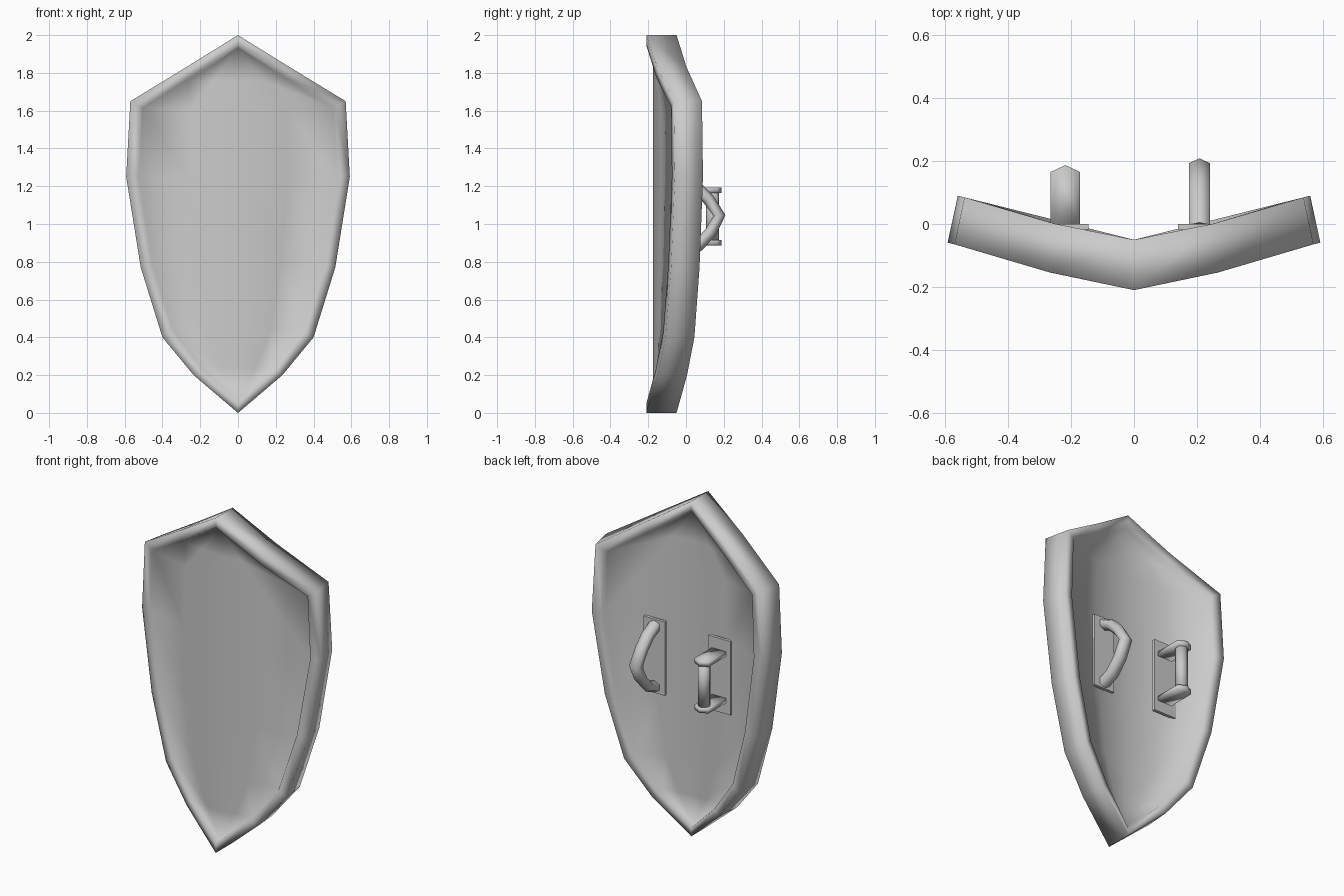
import bpy, bmesh, math
from mathutils import Vector

if "Cube" in bpy.data.objects:
    bpy.data.objects.remove(bpy.data.objects["Cube"])

# half outlines (x, z) from top tip to bottom tip
OUTER = [(0, 2), (.27, 1.833), (.57, 1.65), (.592, 1.25), (.515, .77), (.40, .40), (.235, .20), (0, 0)]
INNER = [(0, 1.945), (.265, 1.768), (.515, 1.62), (.53, 1.25), (.455, .78), (.35, .43), (.195, .23), (0, .05)]
EDGE = [(x * .985, 1 + (z - 1) * .988) for x, z in INNER]
N = len(OUTER)


def finish(bm, name, angle):
    bmesh.ops.recalc_face_normals(bm, faces=bm.faces[:])
    me = bpy.data.meshes.new(name)
    bm.to_mesh(me)
    bm.free()
    ob = bpy.data.objects.new(name, me)
    bpy.context.collection.objects.link(ob)
    bpy.ops.object.select_all(action='DESELECT')
    ob.select_set(True)
    bpy.context.view_layer.objects.active = ob
    bpy.ops.object.shade_smooth_by_angle(angle=math.radians(angle))
    return ob


def lerp(table, x):
    for (x0, y0), (x1, y1) in zip(table, table[1:]):
        if x <= x1 or (x1, y1) == table[-1]:
            return y0 + (y1 - y0) * (x - x0) / (x1 - x0)


def dip(z):
    # slight forward sag in the middle of each top edge
    return -.012 if 1.7 < z < 1.9 else 0


def rim_front(x, z):
    return -.21 + .255 * abs(x) + dip(z)


def rim_back(x, z):
    return -.05 + .25 * abs(x) + dip(z)


def panel_front(x, z):
    return lerp([(0, -.175), (.25, -.135), (.52, -.065)], abs(x))


def panel_back(x, z):
    return lerp([(0, -.075), (.25, -.025), (.49, .06)], abs(x))


def ring(bm, half, sx, fy):
    pts = half + [(-x, z) for x, z in half[-2:0:-1]]
    return [bm.verts.new((x * sx, fy(x * sx, z), z)) for x, z in pts]


def bridge(bm, a, b):
    n = len(a)
    for i in range(n):
        j = (i + 1) % n
        bm.faces.new((a[i], a[j], b[j], b[i]))


def panel(bm, edge, sx, fy):
    # rows across the shield between left and right edge vertices
    rows = [[edge[0]] * 5]
    for i in range(1, N - 1):
        x, z = EDGE[i][0] * sx, EDGE[i][1]
        mid = [bm.verts.new((x * f, fy(x * f, z), z)) for f in (-.5, 0, .5)]
        rows.append([edge[2 * N - 2 - i]] + mid + [edge[i]])
    rows.append([edge[N - 1]] * 5)
    for r, s in zip(rows, rows[1:]):
        for k in range(4):
            bm.faces.new(list(dict.fromkeys((r[k], r[k + 1], s[k + 1], s[k]))))


# bent shield: raised rim and recessed panel on both sides
bm = bmesh.new()
front_out = ring(bm, OUTER, 1, rim_front)
front_in = ring(bm, INNER, 1, rim_front)
front_edge = ring(bm, EDGE, 1, lambda x, z: max(panel_front(x, z), rim_front(x, z) + .015))
back_out = ring(bm, OUTER, .945, rim_back)
back_in = ring(bm, INNER, .945, rim_back)
back_edge = ring(bm, EDGE, .945, lambda x, z: min(panel_back(x, z), rim_back(x, z) - .015))
for a, b in ((front_edge, front_in), (front_in, front_out), (front_out, back_out),
             (back_out, back_in), (back_in, back_edge)):
    bridge(bm, a, b)
panel(bm, front_edge, 1, panel_front)
panel(bm, back_edge, .945, panel_back)
finish(bm, "shield_body", 180)


def box(name, x0, x1, y0, y1, z0, z1):
    bm = bmesh.new()
    bmesh.ops.create_cube(bm, size=1)
    for v in bm.verts:
        v.co = ((x0 + x1) / 2 + v.co.x * (x1 - x0), (y0 + y1) / 2 + v.co.y * (y1 - y0),
                (z0 + z1) / 2 + v.co.z * (z1 - z0))
    return finish(bm, name, 30)


# mounting plates
box("strap_plate", .14, .28, -.018, 0, .82, 1.26)
box("grip_plate", -.295, -.145, -.018, 0, .82, 1.26)

# curved arm strap: flattened hexagon swept along an arc
path = [Vector(p) for p in ((-.01, 1.225), (.065, 1.185), (.12, 1.13), (.177, 1.045),
                            (.13, .955), (.065, .885), (-.01, .855))]
bm = bmesh.new()
loops = []
for i, p in enumerate(path):
    t = (path[min(i + 1, 6)] - path[max(i - 1, 0)]).normalized()
    n = Vector((-t.y, t.x))
    loop = []
    for u, w in ((-.033, .016), (0, .032), (.033, .016), (.033, -.016), (0, -.032), (-.033, -.016)):
        q = p + n * w
        loop.append(bm.verts.new((.208 + u, q.x, q.y)))
    loops.append(loop)
for a, b in zip(loops, loops[1:]):
    bridge(bm, a, b)
bm.faces.new(loops[0])
bm.faces.new(loops[-1])
finish(bm, "arm_strap", 80)

# grip brackets with pointed ends
for name, z in (("grip_bracket_top", 1.178), ("grip_bracket_bottom", .9)):
    bm = bmesh.new()
    prof = [(-.047, -.015), (.047, -.015), (.047, .165), (0, .187), (-.047, .165)]
    lo, hi = [[bm.verts.new((-.218 + x, y, z + d)) for x, y in prof] for d in (-.014, .014)]
    bridge(bm, lo, hi)
    bm.faces.new(lo)
    bm.faces.new(hi)
    finish(bm, name, 180)

# vertical hand grip
bm = bmesh.new()
bmesh.ops.create_cone(bm, cap_ends=True, segments=8, radius1=.034, radius2=.034, depth=.27)
bmesh.ops.translate(bm, verts=bm.verts[:], vec=(-.218, .14, 1.039))
finish(bm, "hand_grip", 180)
